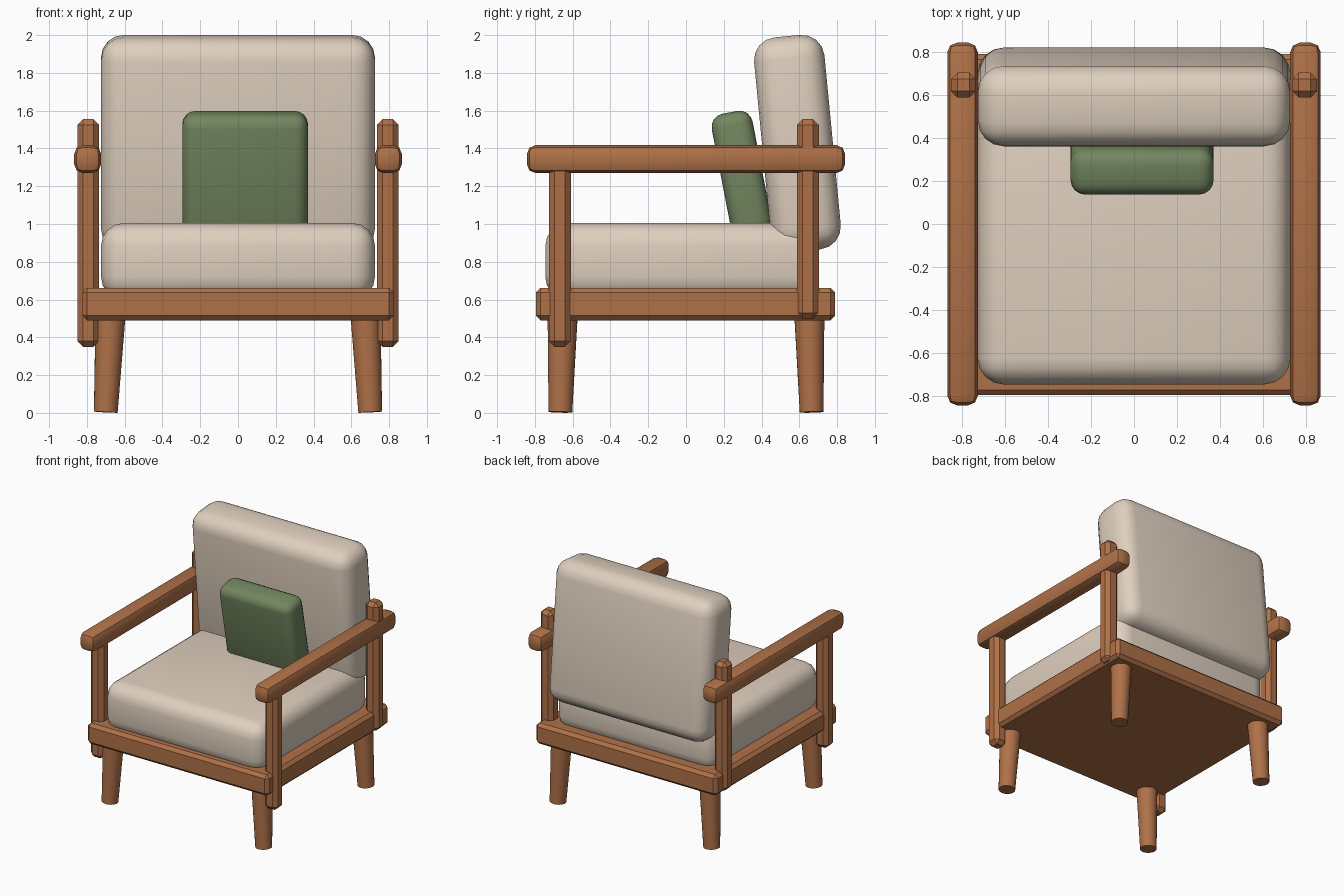
import bpy, bmesh, math
from mathutils import Vector

if "Cube" in bpy.data.objects:
    bpy.data.objects.remove(bpy.data.objects["Cube"])


def material(name, rgb):
    m = bpy.data.materials.new(name)
    m.diffuse_color = (*rgb, 1)
    m.use_nodes = True
    m.node_tree.nodes["Principled BSDF"].inputs["Base Color"].default_value = m.diffuse_color
    return m


WOOD = material("wood", (0.43, 0.165, 0.065))
FABRIC = material("fabric", (0.74, 0.63, 0.52))
GREEN = material("green_fabric", (0.17, 0.24, 0.115))


def finish(name, bm, mat):
    me = bpy.data.meshes.new(name)
    bm.to_mesh(me)
    bm.free()
    me.materials.append(mat)
    ob = bpy.data.objects.new(name, me)
    bpy.context.collection.objects.link(ob)
    bpy.ops.object.select_all(action='DESELECT')
    ob.select_set(True)
    bpy.context.view_layer.objects.active = ob
    bpy.ops.object.shade_smooth_by_angle(angle=math.radians(35))
    return ob


def box(name, lo, hi, bevel, segments, mat, tilt=0):
    """Bevelled box between two corners, tilted about its own x axis."""
    lo, hi = Vector(lo), Vector(hi)
    bm = bmesh.new()
    bmesh.ops.create_cube(bm, size=1)
    bmesh.ops.scale(bm, vec=hi - lo, verts=bm.verts)
    bmesh.ops.bevel(bm, geom=bm.edges[:], offset=bevel, segments=segments,
                    profile=0.5, affect='EDGES', clamp_overlap=True)
    ob = finish(name, bm, mat)
    ob.location = (lo + hi) / 2
    ob.rotation_euler.x = math.radians(tilt)
    return ob


def leg(name, top, bottom, r_top, r_bottom):
    """Tapered round leg running between two points."""
    top, bottom = Vector(top), Vector(bottom)
    axis = top - bottom
    bm = bmesh.new()
    bmesh.ops.create_cone(bm, cap_ends=True, segments=24, radius1=r_bottom,
                          radius2=r_top, depth=axis.length)
    ob = finish(name, bm, WOOD)
    ob.location = (top + bottom) / 2
    ob.rotation_euler = axis.to_track_quat('Z', 'Y').to_euler()
    return ob


# Base frame
box("base_frame", (-0.825, -0.795, 0.49), (0.825, 0.79, 0.662), 0.025, 1, WOOD)

# Cushions
box("seat_cushion", (-0.725, -0.745, 0.6), (0.725, 0.70, 1.005), 0.12, 4, FABRIC)
box("back_cushion", (-0.725, 0.403, 0.857), (0.725, 0.777, 1.997), 0.12, 4, FABRIC, 5.5)
box("throw_pillow", (-0.295, 0.184, 0.937), (0.37, 0.404, 1.597), 0.07, 4, GREEN, 11)

for side, s in (("left", -1), ("right", 1)):
    # Arm and its posts
    x0, x1 = sorted((s * 0.735, s * 0.85))
    box(f"{side}_front_post", (x0, -0.725, 0.35), (x1, -0.61, 1.33), 0.03, 1, WOOD)
    box(f"{side}_rear_post", (x0, 0.587, 0.5), (x1, 0.703, 1.555), 0.03, 1, WOOD)
    x0, x1 = sorted((s * 0.725, s * 0.867))
    box(f"{side}_armrest", (x0, -0.842, 1.27), (x1, 0.842, 1.417), 0.045, 2, WOOD)
    # Splayed legs
    for end, t in (("front", -1), ("rear", 1)):
        leg(f"{side}_{end}_leg", (s * 0.675, t * 0.653, 0.52),
            (s * 0.7, t * 0.665, 0.004), 0.08, 0.063)
